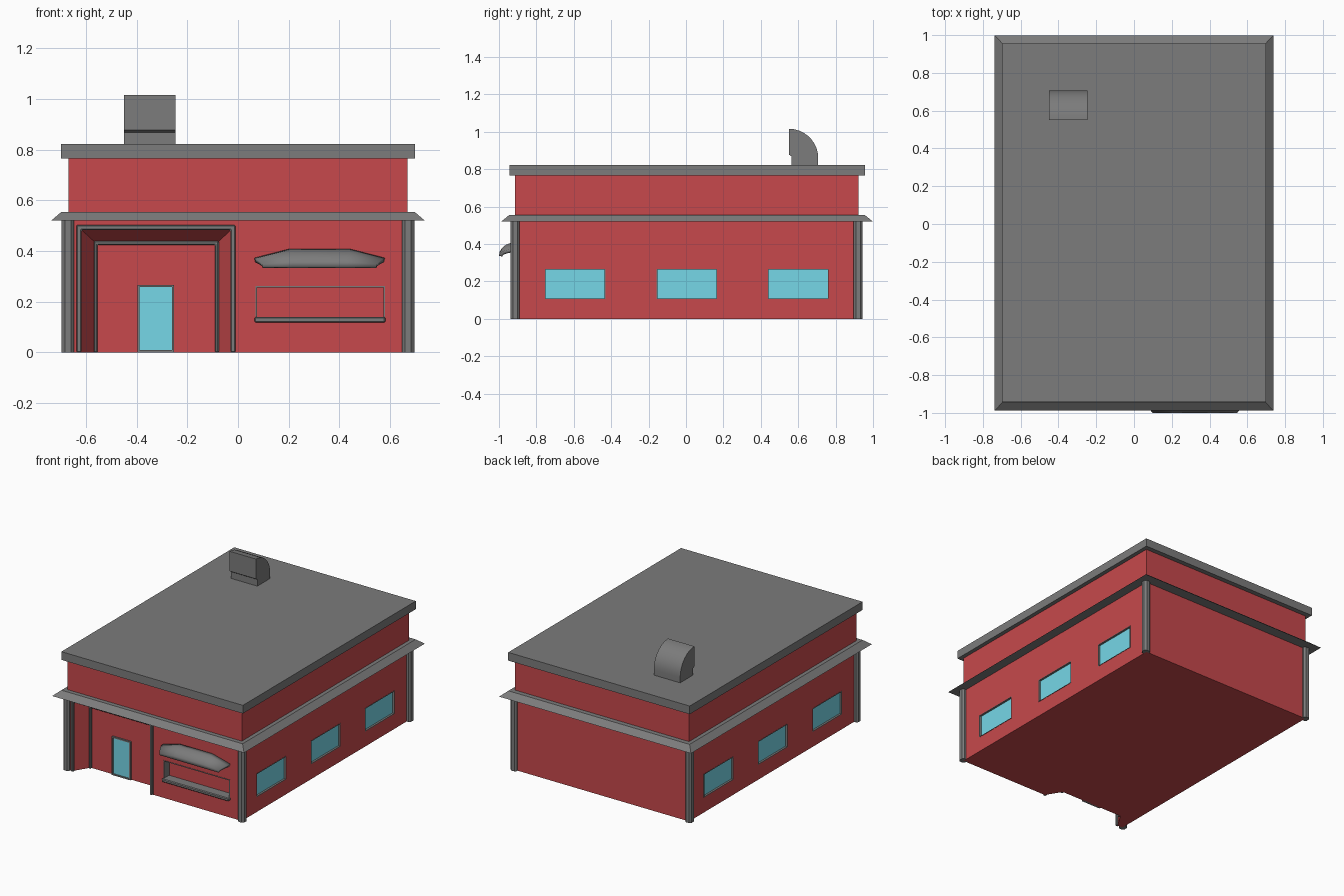
import bpy, bmesh, math

if "Cube" in bpy.data.objects:
    bpy.data.objects.remove(bpy.data.objects["Cube"])


def material(name, color):
    m = bpy.data.materials.new(name)
    m.diffuse_color = color
    m.use_nodes = True
    m.node_tree.nodes["Principled BSDF"].inputs["Base Color"].default_value = m.diffuse_color
    return m


RED = material("brick_red", (0.57, 0.066, 0.072, 1))
GLASS = material("window_blue", (0.18, 0.68, 0.80, 1))
GREY = material("dark_grey", (0.2, 0.2, 0.2, 1))
FRONT = -0.915          # front wall plane
RECESS = -0.81          # back plane of the entrance recess


def loft(name, ring_a, ring_b, mat=GREY, bevel=0):
    """Closed solid between two matching rings of 3D points."""
    bm = bmesh.new()
    a = [bm.verts.new(p) for p in ring_a]
    b = [bm.verts.new(p) for p in ring_b]
    bm.faces.new(a)
    bm.faces.new(b)
    for i in range(len(a)):
        j = (i + 1) % len(a)
        bm.faces.new((a[i], a[j], b[j], b[i]))
    bmesh.ops.recalc_face_normals(bm, faces=bm.faces)
    mesh = bpy.data.meshes.new(name)
    bm.to_mesh(mesh)
    bm.free()
    ob = bpy.data.objects.new(name, mesh)
    bpy.context.collection.objects.link(ob)
    mesh.materials.append(mat)
    if bevel:
        mod = ob.modifiers.new("Bevel", 'BEVEL')
        mod.width = bevel
        mod.segments = 1
    return ob


def rect(x0, x1, y0, y1, z):
    return [(x0, y0, z), (x1, y0, z), (x1, y1, z), (x0, y1, z)]


def box(name, x0, x1, y0, y1, z0, z1, mat=GREY, bevel=0):
    return loft(name, rect(x0, x1, y0, y1, z0), rect(x0, x1, y0, y1, z1), mat, bevel)


def portal(name, x0, x1, top, w, y0, y1, bevel=0):
    """Door-style frame: two legs and a header."""
    pts = [(x0, 0), (x0, top), (x1, top), (x1, 0),
           (x1 - w, 0), (x1 - w, top - w), (x0 + w, top - w), (x0 + w, 0)]
    return loft(name, [(x, y0, z) for x, z in pts], [(x, y1, z) for x, z in pts], GREY, bevel)


def cut(target, cutter):
    mod = target.modifiers.new("Cut", 'BOOLEAN')
    mod.operation = 'DIFFERENCE'
    mod.solver = 'EXACT'
    mod.object = cutter
    bpy.context.view_layer.objects.active = target
    bpy.ops.object.modifier_apply(modifier=mod.name)
    bpy.data.objects.remove(cutter)


def smooth(ob):
    bpy.ops.object.select_all(action='DESELECT')
    ob.select_set(True)
    bpy.context.view_layer.objects.active = ob
    bpy.ops.object.shade_smooth_by_angle(angle=math.radians(30))


# Main walls
walls = box("walls", -0.67, 0.67, FRONT, 0.923, 0, 0.78, RED)

# Tapered entrance recess
front_ring = [(-0.63, FRONT, -0.02), (-0.63, FRONT, 0.495), (-0.015, FRONT, 0.495), (-0.015, FRONT, -0.02)]
back_ring = [(-0.565, RECESS, -0.02), (-0.565, RECESS, 0.435), (-0.08, RECESS, 0.435), (-0.08, RECESS, -0.02)]
# extend the taper slightly through the front face
outer_ring = [tuple(f + (f - b) * 0.05 for f, b in zip(p, q)) for p, q in zip(front_ring, back_ring)]
cut(walls, loft("entrance_cutter", outer_ring, back_ring, RED))

# Front serving window recess
cut(walls, box("front_window_cutter", 0.07, 0.58, -1.0, -0.86, 0.125, 0.262, RED))

# Side windows: recess, pane and thin frame on both sides
for side, label in ((1, "right"), (-1, "left")):
    for i, y in enumerate((-0.593, 0.0045, 0.6)):
        y0, y1, z0, z1 = y - 0.162, y + 0.162, 0.105, 0.267
        xs = sorted((side * 0.655, side * 0.70))
        cut(walls, box("side_window_cutter", *xs, y0, y1, z0, z1, RED))
        xp = sorted((side * 0.65, side * 0.658))
        box(f"{label}_window_pane_{i + 1}", *xp, y0, y1, z0, z1, GLASS)
        xf = sorted((side * 0.655, side * 0.672))
        t = 0.004
        for part, a, b, c, d in (("top", y0, y1, z1 - t, z1), ("bottom", y0, y1, z0, z0 + t),
                                 ("front", y0, y0 + t, z0 + t, z1 - t),
                                 ("back", y1 - t, y1, z0 + t, z1 - t)):
            box(f"{label}_window_{i + 1}_frame_{part}", *xf, a, b, c, d)

# Entrance trims and door
portal("entrance_outer_frame", -0.638, -0.010, 0.503, 0.02, FRONT - 0.013, FRONT + 0.008, 0.004)
portal("entrance_inner_frame", -0.569, -0.076, 0.44, 0.015, RECESS - 0.02, RECESS + 0.005, 0.004)
portal("door_frame", -0.397, -0.252, 0.267, 0.009, RECESS - 0.012, RECESS + 0.005)
box("door_sill", -0.388, -0.261, RECESS - 0.012, RECESS + 0.005, 0, 0.009)
box("door_glass", -0.388, -0.261, RECESS - 0.005, RECESS + 0.003, 0.009, 0.258, GLASS)

# Front window lining and sill
for x, label in ((0.07, "left"), (0.575, "right")):
    box(f"front_window_{label}_lining", x, x + 0.005, FRONT - 0.003, -0.86, 0.138, 0.262)
box("front_window_top_lining", 0.07, 0.58, FRONT - 0.003, -0.86, 0.257, 0.262)
box("front_window_sill", 0.065, 0.582, FRONT - 0.02, -0.86, 0.118, 0.14, None or GREY, 0.005)

# Curved awning over the front window, narrowing towards its front edge
bm = bmesh.new()
rows = []
for k in range(6):
    t = math.radians(18 * k)
    rows.append([bm.verts.new((0.322 + x * (1 - 0.13 * math.sin(t) ** 2),
                               FRONT - 0.085 * math.sin(t),
                               0.337 + h * math.cos(t)))
                 for x, h in ((-0.258, 0.036), (-0.122, 0.071), (0.122, 0.071), (0.258, 0.036))])
for r, s in zip(rows, rows[1:]):
    for i in range(3):
        bm.faces.new((r[i], s[i], s[i + 1], r[i + 1]))
mesh = bpy.data.meshes.new("front_awning")
bm.to_mesh(mesh)
bm.free()
mesh.materials.append(GREY)
awning = bpy.data.objects.new("front_awning", mesh)
bpy.context.collection.objects.link(awning)
solid = awning.modifiers.new("Thickness", 'SOLIDIFY')
solid.thickness = 0.018
solid.offset = -1
smooth(awning)


# Corner posts with chamfered vertical edges
def chamfered(x0, x1, y0, y1, c, z):
    return [(x0 + c, y0, z), (x1 - c, y0, z), (x1, y0 + c, z), (x1, y1 - c, z),
            (x1 - c, y1, z), (x0 + c, y1, z), (x0, y1 - c, z), (x0, y0 + c, z)]


for x, sx in ((0.648, "right"), (-0.696, "left")):
    for y, sy in ((-0.937, "front"), (0.896, "back")):
        loft(f"{sy}_{sx}_corner_post", chamfered(x, x + 0.048, y, y + 0.048, 0.012, 0),
             chamfered(x, x + 0.048, y, y + 0.048, 0.012, 0.525))

# Sloped eave band and roof slab
loft("eave", rect(-0.738, 0.738, -0.988, 0.999, 0.52), rect(-0.697, 0.697, -0.945, 0.956, 0.555))
box("roof", -0.698, 0.698, -0.943, 0.956, 0.765, 0.822)

# Roof vent with a rounded back
profile = [(0.55, 1.016), (0.55, 0.878), (0.565, 0.868), (0.565, 0.815), (0.707, 0.815)]
profile += [(0.55 + 0.157 * math.cos(math.radians(a)), 0.859 + 0.157 * math.sin(math.radians(a)))
            for a in range(0, 90, 10)]
vent = loft("roof_vent", [(-0.45, y, z) for y, z in profile], [(-0.247, y, z) for y, z in profile])
smooth(vent)
